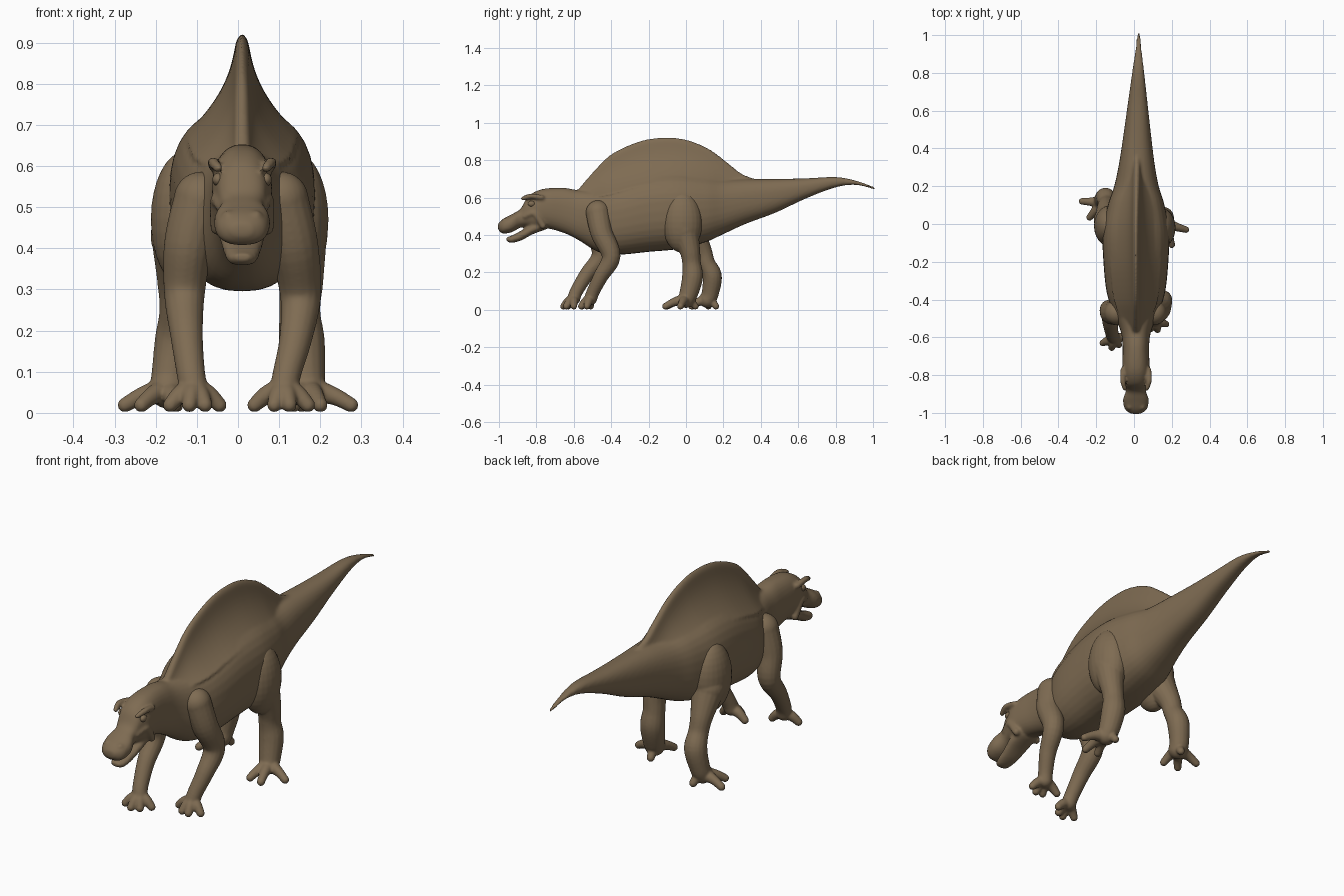
import bpy
import bmesh
import math
from mathutils import Vector, Matrix

default = bpy.data.objects.get("Cube")
if default:
    bpy.data.objects.remove(default, do_unlink=True)

# One brown hide colour
hide = bpy.data.materials.new("brown_hide")
hide.use_nodes = True
colour = (0.21, 0.148, 0.085, 1)
hide.diffuse_color = colour
shader = next(n for n in hide.node_tree.nodes if n.type == "BSDF_PRINCIPLED")
shader.inputs["Base Color"].default_value = colour
shader.inputs["Roughness"].default_value = 0.8


def spline(rows, steps):
    """Catmull-Rom interpolation through rows of numbers."""
    pts = [rows[0]] + list(rows) + [rows[-1]]
    out = []
    for a, b, c, d in zip(pts, pts[1:], pts[2:], pts[3:]):
        for k in range(steps):
            t = k / steps
            out.append([q + 0.5 * t * (r - p + t * (2 * p - 5 * q + 4 * r - s
                        + t * (3 * (q - r) + s - p)))
                        for p, q, r, s in zip(a, b, c, d)])
    out.append(list(rows[-1]))
    return out


def loft(bm, rings):
    """Skin a closed tube over equal rings of points."""
    loops = [[bm.verts.new(p) for p in ring] for ring in rings]
    for low, high in zip(loops, loops[1:]):
        n = len(low)
        for i in range(n):
            j = (i + 1) % n
            bm.faces.new((low[i], low[j], high[j], high[i]))
    bm.faces.new(loops[0])
    bm.faces.new(loops[-1])


def ball(bm, centre, radii):
    matrix = Matrix.Translation(centre) @ Matrix.Diagonal((*radii, 1))
    bmesh.ops.create_uvsphere(bm, u_segments=24, v_segments=16, radius=1, matrix=matrix)


def limb(bm, path):
    """Round tube through (x, y, z, radius) points with rounded ends."""
    rows = spline(path, 6)
    centres = [Vector(r[:3]) for r in rows]
    side = None
    rings = []
    for i, row in enumerate(rows):
        along = (centres[min(i + 1, len(rows) - 1)] - centres[max(i - 1, 0)]).normalized()
        side = along.orthogonal() if side is None else side - along * side.dot(along)
        side.normalize()
        up = along.cross(side)
        angles = [math.tau * k / 16 for k in range(16)]
        rings.append([centres[i] + row[3] * (math.cos(a) * side + math.sin(a) * up)
                      for a in angles])
    loft(bm, rings)
    for row in (rows[0], rows[-1]):
        ball(bm, row[:3], [row[3]] * 3)


def middle(y):
    """The spine drifts slightly to one side along the tail."""
    return 0.01 + 0.015 * max(0, y)


def trunk(bm, stations):
    """Loft rounded sections given as (y, bottom, top, half width)."""
    rings = []
    for y, low, high, width in spline(stations, 5):
        ring = []
        for k in range(32):
            c, s = math.cos(math.tau * k / 32), math.sin(math.tau * k / 32)
            c, s = (math.copysign(abs(v) ** 0.84, v) for v in (c, s))
            ring.append((middle(y) + width * c, y, (low + high) / 2 + (high - low) / 2 * s))
        rings.append(ring)
    loft(bm, rings)


def finish(bm, name, voxel=None, rounds=6):
    """Turn the parts into one smooth skin."""
    bmesh.ops.recalc_face_normals(bm, faces=bm.faces)
    for face in bm.faces:
        face.smooth = True
    mesh = bpy.data.meshes.new(name)
    bm.to_mesh(mesh)
    bm.free()
    mesh.materials.append(hide)
    obj = bpy.data.objects.new(name, mesh)
    bpy.context.collection.objects.link(obj)
    if voxel:
        skin = obj.modifiers.new("skin", "REMESH")
        skin.mode = "VOXEL"
        skin.voxel_size = voxel
        skin.use_smooth_shade = True
        soft = obj.modifiers.new("soften", "SMOOTH")
        soft.factor = 0.5
        soft.iterations = rounds
    return obj


# Body from snout to tail tip
body = bmesh.new()
trunk(body, [
    (-1.005, .43, .46, .025), (-.98, .408, .485, .058), (-.93, .416, .512, .068),
    (-.885, .44, .54, .053), (-.85, .445, .6, .06), (-.8, .43, .635, .072),
    (-.74, .435, .65, .072), (-.65, .41, .652, .07), (-.57, .37, .64, .08),
    (-.47, .31, .645, .12), (-.36, .295, .68, .155), (-.2, .31, .73, .172),
    (-.04, .325, .74, .176), (.1, .36, .72, .15), (.2, .405, .7, .118),
    (.32, .46, .7, .094), (.48, .52, .7, .072), (.64, .595, .703, .052),
    (.8, .655, .71, .032), (.91, .668, .69, .018), (1.01, .643, .655, .008)])

# Lower jaw
trunk(body, [(-.96, .37, .388, .02), (-.935, .358, .396, .036), (-.88, .372, .424, .046),
             (-.82, .404, .46, .055), (-.75, .43, .48, .05)])

# Sail along the back, flaring into the flanks
sail = spline([(-.58, .58, .64), (-.5, .6, .735), (-.4, .62, .835), (-.25, .66, .905),
               (-.12, .68, .925), (0, .68, .914), (.12, .66, .865), (.22, .63, .79),
               (.3, .61, .728), (.4, .62, .69)], 4)
rings = []
for y, low, high in sail:
    half = []
    for k in range(13):
        f = k / 12
        flare = 0.115 * (1 - f) ** 2.2 * (high - low) / 0.24
        half.append(((0.017 + flare) * math.sqrt(1 - f ** 12), low + f * (high - low)))
    rings.append([(middle(y) - w, y, z) for w, z in half]
                 + [(middle(y) + w, y, z) for w, z in reversed(half[:-1])])
loft(body, rings)

# Brow ridges, cheeks and nostril bumps
for s in (-1, 1):
    limb(body, [(.01 + s * .058, -.872, .595, .012), (.01 + s * .07, -.83, .608, .014),
                (.01 + s * .068, -.77, .6, .014)])
    limb(body, [(.01 + s * .05, -.86, .5, .014), (.01 + s * .063, -.81, .515, .016),
                (.01 + s * .06, -.765, .45, .018)])
    ball(body, (.01 + s * .035, -.965, .48), (.014, .02, .012))
finish(body, "body", 0.007, 5)

# Eyes
for s, label in ((1, "left"), (-1, "right")):
    eye = bmesh.new()
    ball(eye, (.01 + s * .058, -.825, .567), (.014, .02, .016))
    finish(eye, label + "_eye")


def leg(name, path, toes, thigh=None):
    """Leg tube, toes spreading from its last point, optional thigh."""
    bm = bmesh.new()
    limb(bm, path)
    if thigh:
        ball(bm, thigh, (.082, .108, .165))
    foot = Vector(path[-1][:3])
    for x, y in toes:
        tip = Vector((x, y, .019))
        knuckle = foot.lerp(tip, 0.55) + Vector((0, 0, .008))
        limb(bm, [(*foot, path[-1][3] * 0.8), (*knuckle, .023), (*tip, .018)])
    finish(bm, name, 0.005)


# Front legs
leg("left_front_leg",
    [(.105, -.47, .52, .066), (.135, -.45, .41, .06), (.152, -.4, .285, .05),
     (.14, -.455, .18, .04), (.12, -.495, .1, .035), (.112, -.51, .06, .035)],
    [(.04, -.51), (.088, -.555), (.125, -.56), (.17, -.53)])
leg("right_front_leg",
    [(-.09, -.47, .52, .066), (-.12, -.47, .41, .06), (-.13, -.455, .29, .05),
     (-.125, -.53, .19, .04), (-.115, -.585, .1, .035), (-.108, -.6, .06, .035)],
    [(-.045, -.6), (-.08, -.64), (-.118, -.655), (-.165, -.63)])

# Hind legs with a heel and three spread toes
leg("left_hind_leg",
    [(.14, -.01, .43, .078), (.152, .02, .32, .056), (.15, .03, .25, .05),
     (.155, .035, .175, .056), (.162, .015, .09, .05), (.168, 0, .055, .045)],
    [(.275, -.03), (.2, -.11), (.135, -.1), (.155, .05)], (.138, -.02, .47))
leg("right_hind_leg",
    [(-.135, .02, .43, .078), (-.145, .085, .32, .052), (-.145, .11, .25, .046),
     (-.15, .14, .18, .052), (-.165, .13, .09, .046), (-.17, .115, .055, .045)],
    [(-.275, .12), (-.235, .035), (-.155, .03), (-.15, .16)], (-.13, -.01, .47))
